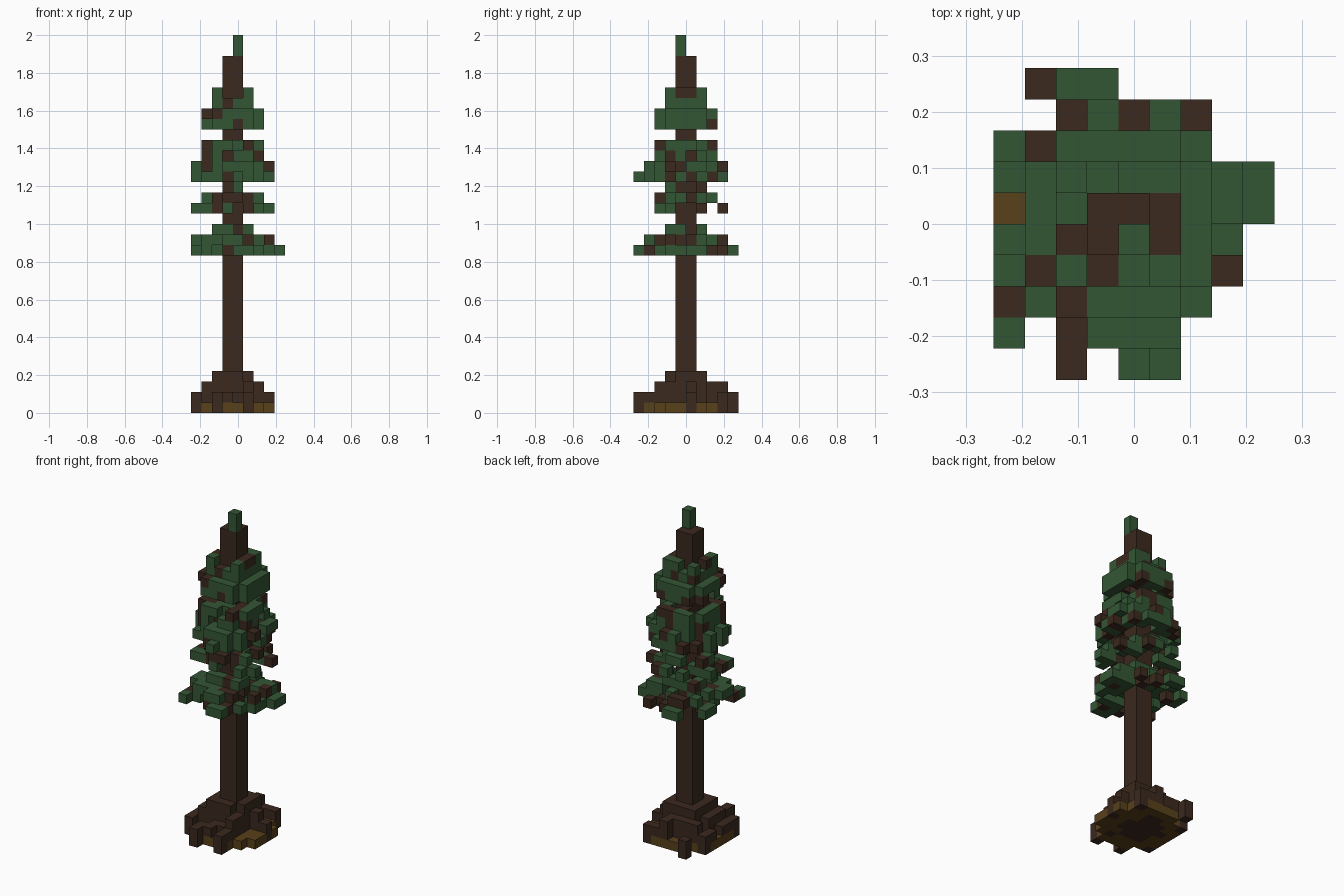
import bpy, bmesh, math, random
from mathutils import Vector

random.seed(7)
cube = bpy.data.objects.get("Cube")
if cube:
    bpy.data.objects.remove(cube)

S = 2 / 36  # block size


def material(name, color):
    m = bpy.data.materials.new(name)
    m.use_nodes = True
    m.diffuse_color = (*color, 1)
    m.node_tree.nodes["Principled BSDF"].inputs["Base Color"].default_value = (*color, 1)
    return m


BARK = material("dark bark", (0.043, 0.022, 0.013))
LEAF = material("needle green", (0.033, 0.094, 0.034))
SOIL = material("golden soil", (0.098, 0.052, 0.011))

# Plan of the tree, back row first: g needles, b twig, t trunk, r root, s soil
PLAN = [".rgg.....",
        "..bgbgb..",
        "gbggggg..",
        "ggggggggg",
        "sggttbggg",
        "ggbttbgg.",
        "gbgbgggb.",
        "bgbgggg..",
        "g.rggg...",
        "..r.gg..."]
plan = {(x, 9 - r): c for r, row in enumerate(PLAN) for x, c in enumerate(row) if c != "."}


def offsets(x, y):
    dx, dy = x - 3.5, y - 4.5
    return dx, dy, math.hypot(dx, dy)


# Trunk and leading shoot
trunk = {(x, y, z) for x in (3, 4) for y in (4, 5) for z in range(34)}
shoot = {(4, 4, 34), (4, 4, 35)}

# Root flare, with soil between and under the roots
roots, soil = set(), set()
for (x, y), kind in plan.items():
    dx, dy, dist = offsets(x, y)
    if kind == "t" or abs(dx) > 4 or (dist > 4.8 and kind != "r"):
        continue
    if kind in "rs" or y == 9:
        rooted = kind == "r"
    elif y == 8:
        rooted = x > 3
    elif dx > 2:
        rooted = y == 5
    elif dy < -3:
        rooted = x in (0, 2, 3, 5)
    else:
        rooted = dist < 2.2 or random.random() < 0.7
    if rooted:
        height = 2
        if dist < 1.7 or (dist < 2.2 and random.random() < 0.5):
            height = 4
        elif abs(dx) < 3 and dist < 4 and random.random() < 0.65:
            height = 3
        buried = 1.8 < dist < 3.9 and random.random() < 0.6
        roots |= {(x, y, z) for z in range(buried, height)}
        if buried:
            soil.add((x, y, 0))
    elif dist < 4.4:
        soil.add((x, y, 0))

# Drooping branch tiers: layer, half width, half depth, hollow radius, density
TIERS = [(15, 5, 5, 2.5, .6), (16, 4, 4, 1.5, .6), (17, 2, 2, 0, .8),
         (19, 4, 4, 2, .65), (20, 3, 3, 0, .75), (21, 1, 2, 0, .5),
         (22, 4, 4, 2.3, .6), (23, 4, 4, 1, .75), (24, 3, 3, 0, .8), (25, 3, 3, 0, .7),
         (27, 3, 3, 1.3, .65), (28, 3, 3, 0, .8), (29, 2, 2, 0, .9), (30, 2, 2, 0, .8)]
crown = {(4, 0, 22)}
for z, hx, hy, hollow, density in TIERS:
    for (x, y), kind in plan.items():
        dx, dy, dist = offsets(x, y)
        if kind not in "gb" or abs(dx) > hx or abs(dy) > hy:
            continue
        if hollow < dist < max(hx, hy) + 0.3 and random.random() < density:
            crown.add((x, y, z))
# Every branch position is reached by the lowest tier at least
covered = {(x, y) for x, y, z in crown}
crown |= {(x, y, 15) for (x, y), k in plan.items()
          if k in "gb" and ((x, y) not in covered or offsets(x, y)[2] > 4.4)}

# Tops of the columns follow the plan, the rest mixes in bare twigs
tops = {}
for x, y, z in crown:
    tops[x, y] = max(z, tops.get((x, y), 0))
twigs = set()
for x, y, z in sorted(crown):
    if plan[x, y] == "b" if tops[x, y] == z else random.random() < 0.32:
        twigs.add((x, y, z))
needles = crown - twigs
solid = trunk | shoot | roots | soil | crown

SIDES = [Vector(v) for v in ((1, 0, 0), (-1, 0, 0), (0, 1, 0), (0, -1, 0), (0, 0, 1), (0, 0, -1))]


def build(name, blocks, mat, merge=False):
    """Outer skin of a set of blocks."""
    bm = bmesh.new()
    for b in sorted(blocks):
        center = Vector(b) + Vector((-4, -4.5, 0.5))
        for n in SIDES:
            if tuple(int(c) for c in Vector(b) + n) in solid:
                continue
            u = Vector((n.y, n.z, n.x))
            v = n.cross(u)
            corners = [center + (n + u * i + v * j) / 2
                       for i, j in ((-1, -1), (1, -1), (1, 1), (-1, 1))]
            bm.faces.new([bm.verts.new(c * S) for c in corners])
    if merge:
        bmesh.ops.remove_doubles(bm, verts=bm.verts, dist=S / 100)
        bmesh.ops.dissolve_limit(bm, angle_limit=0.01, verts=bm.verts, edges=bm.edges)
    mesh = bpy.data.meshes.new(name)
    bm.to_mesh(mesh)
    bm.free()
    mesh.materials.append(mat)
    bpy.context.collection.objects.link(bpy.data.objects.new(name, mesh))


build("trunk", trunk, BARK, merge=True)
build("roots", roots, BARK)
build("soil", soil, SOIL)
build("twigs", twigs, BARK)
build("needles", needles, LEAF)
build("top_shoot", shoot, LEAF, merge=True)
